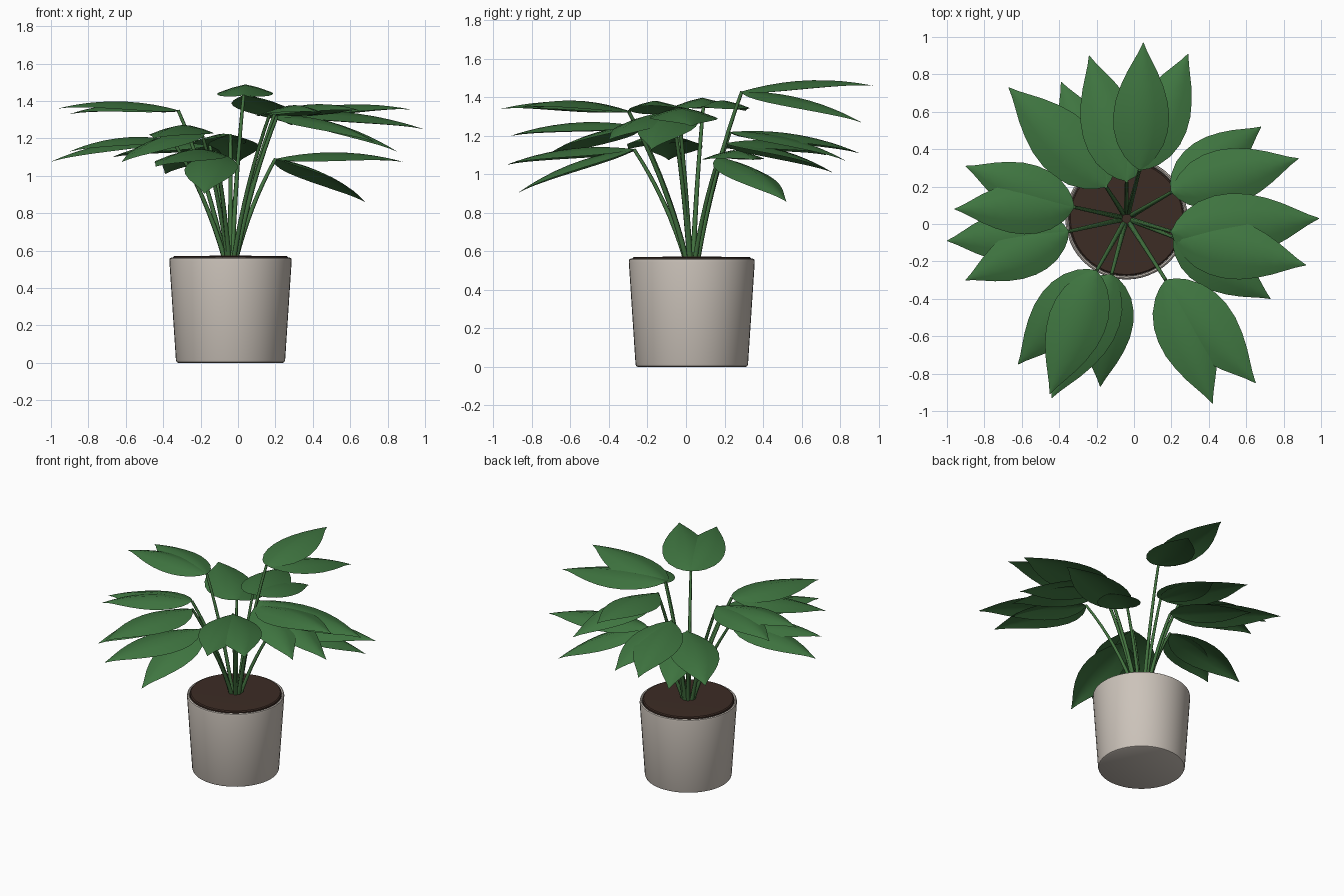
import bpy, bmesh, math
from mathutils import Vector

cube = bpy.data.objects.get("Cube")
if cube:
    bpy.data.objects.remove(cube, do_unlink=True)


def material(name, rgb):
    m = bpy.data.materials.new(name)
    m.use_nodes = True
    m.diffuse_color = (*rgb, 1)
    bsdf = m.node_tree.nodes["Principled BSDF"]
    bsdf.inputs["Base Color"].default_value = (*rgb, 1)
    bsdf.inputs["Roughness"].default_value = 0.7
    return m


LEAF = material("leaf green", (0.05, 0.18, 0.052))
STEM = material("stem green", (0.055, 0.17, 0.05))
POT = material("pot stone", (0.6, 0.545, 0.49))
SOIL = material("soil brown", (0.046, 0.025, 0.018))

CENTRE = Vector((-0.04, 0.03, 0))


def finish(name, bm, mat, angle=40):
    bmesh.ops.recalc_face_normals(bm, faces=bm.faces)
    mesh = bpy.data.meshes.new(name)
    bm.to_mesh(mesh)
    bm.free()
    mesh.materials.append(mat)
    ob = bpy.data.objects.new(name, mesh)
    bpy.context.collection.objects.link(ob)
    bpy.ops.object.select_all(action='DESELECT')
    ob.select_set(True)
    bpy.context.view_layer.objects.active = ob
    bpy.ops.object.shade_smooth_by_angle(angle=math.radians(angle))
    return ob


def lathe(name, profile, mat, steps=48):
    """Spin a (radius, height) profile around the pot axis."""
    bm = bmesh.new()
    verts = [bm.verts.new(CENTRE + Vector((r, 0, z))) for r, z in profile]
    edges = [bm.edges.new(pair) for pair in zip(verts, verts[1:])]
    bmesh.ops.spin(bm, geom=verts + edges, cent=CENTRE, axis=(0, 0, 1),
                   angle=math.tau, steps=steps)
    bmesh.ops.remove_doubles(bm, verts=bm.verts, dist=0.0005)
    return finish(name, bm, mat)


# Tapered pot with rounded foot and rim, filled with soil
lathe("pot", [(0, 0), (0.28, 0), (0.288, 0.004), (0.292, 0.014), (0.327, 0.545),
              (0.325, 0.557), (0.318, 0.562), (0.31, 0.555), (0.306, 0.5)], POT)
lathe("soil", [(0.307, 0.5), (0.307, 0.565), (0.3, 0.571), (0, 0.573)], SOIL)

# Half width of a leaf along its length
OUTLINE = [(0, 0.03), (0.04, 0.3), (0.1, 0.56), (0.2, 0.83), (0.31, 0.97), (0.42, 1),
           (0.54, 0.93), (0.66, 0.76), (0.77, 0.54), (0.86, 0.32), (0.93, 0.15), (1, 0.01)]
ACROSS = (-1, -0.5, 0, 0.5, 1)


def leaf(name, base, tip):
    """Arched blade from base to tip with edges falling from the midrib."""
    run = tip - base
    side = run.cross(Vector((0, 0, 1))).normalized()
    up = side.cross(run).normalized()
    half = 0.22 * run.length
    bm = bmesh.new()
    rows = []
    for t, w in OUTLINE:
        rib = base + run * t + up * (0.17 * t * (1 - t))
        rows.append([bm.verts.new(rib + side * (s * w * half)
                                  - up * (0.3 * half * w * abs(s) ** 1.3))
                     for s in ACROSS])
    for a, b in zip(rows, rows[1:]):
        for i in range(len(ACROSS) - 1):
            bm.faces.new((a[i], a[i + 1], b[i + 1], b[i]))
    return finish(name, bm, LEAF, 60)


def stem(name, end):
    """Thin round stalk bending outward from the soil to the leaf joint."""
    out = Vector((end.x - CENTRE.x, end.y - CENTRE.y, 0))
    root = CENTRE + out.normalized() * 0.03 + Vector((0, 0, 0.55))
    bend = root + out * 0.33 + Vector((0, 0, (end.z - root.z) * 0.55))
    curve = bpy.data.curves.new(name, 'CURVE')
    curve.dimensions = '3D'
    curve.bevel_depth = 0.013
    curve.bevel_resolution = 1
    curve.use_fill_caps = True
    spline = curve.splines.new('POLY')
    count = 9
    spline.points.add(count - 1)
    for i, p in enumerate(spline.points):
        t = i / (count - 1)
        pos = root * (1 - t) ** 2 + bend * (2 * t * (1 - t)) + end * t ** 2
        p.co = (*pos, 1)
        p.radius = 1.1 - 0.4 * t
    curve.materials.append(STEM)
    ob = bpy.data.objects.new(name, curve)
    bpy.context.collection.objects.link(ob)


# Each stalk: leaf joint, tip of the main leaf, tip of the second leaf
STALKS = [
    ((0.03, 0.29, 1.43), (0.05, 0.97, 1.46), (0.29, 0.91, 1.27)),
    ((-0.04, 0.23, 1.22), (-0.24, 0.9, 1.11), (0, 0.83, 1.07)),
    ((-0.15, 0.2, 1.16), (-0.67, 0.73, 1.1), (-0.39, 0.76, 1.01)),
    ((-0.32, 0.09, 1.35), (-0.96, 0.08, 1.36), (-0.9, 0.31, 1.33)),
    ((-0.35, -0.04, 1.19), (-1, -0.09, 1.075), (-0.9, -0.3, 1.13)),
    ((-0.2, -0.25, 1.25), (-0.45, -0.91, 1.2), (-0.62, -0.75, 1.075)),
    ((-0.12, -0.27, 1.13), (-0.44, -0.93, 1.05), (-0.18, -0.87, 0.905)),
    ((0.17, -0.3, 1.33), (0.42, -0.96, 1.34), (0.65, -0.85, 1.35)),
    ((0.2, -0.04, 1.34), (0.99, 0.03, 1.25), (0.85, -0.18, 1.13)),
    ((0.21, -0.07, 1.32), (0.92, -0.22, 1.355), (0.73, -0.4, 1.18)),
    ((0.2, 0.17, 1.09), (0.88, 0.35, 1.075), (0.68, 0.52, 0.86)),
]

for n, points in enumerate(STALKS, 1):
    joint, first, second = map(Vector, points)
    stem(f"stem_{n}", joint)
    leaf(f"main_leaf_{n}", joint, first)
    leaf(f"second_leaf_{n}", joint, second)
